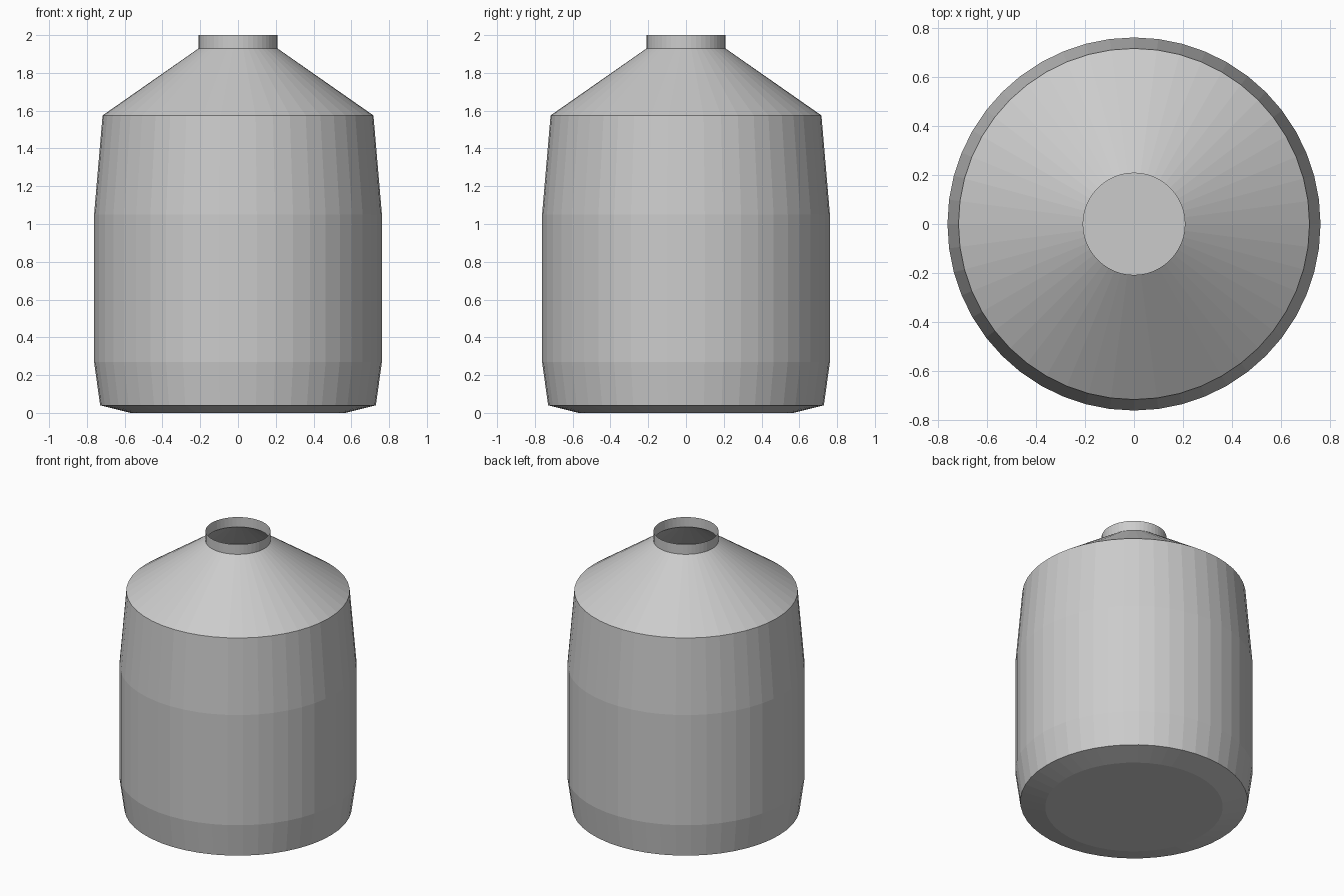
import bpy, bmesh
from math import cos, sin, tau

cube = bpy.data.objects.get("Cube")
if cube:
    bpy.data.objects.remove(cube, do_unlink=True)

SIDES = 48

# Plain grey paint
grey = bpy.data.materials.new("plain_grey")
grey.use_nodes = True
grey.diffuse_color = (0.6, 0.6, 0.6, 1)
grey.node_tree.nodes["Principled BSDF"].inputs["Base Color"].default_value = grey.diffuse_color


def lathe(name, profile, close_bottom=False):
    """Spin (radius, height) points into a thin, flat-faced shell."""
    bm = bmesh.new()
    rings = [[bm.verts.new((r * cos(tau * i / SIDES), r * sin(tau * i / SIDES), z))
              for i in range(SIDES)] for r, z in profile]
    for low, high in zip(rings, rings[1:]):
        for i in range(SIDES):
            j = (i + 1) % SIDES
            bm.faces.new((low[i], low[j], high[j], high[i]))
    if close_bottom:
        bm.faces.new(rings[0][::-1])
    mesh = bpy.data.meshes.new(name)
    bm.to_mesh(mesh)
    bm.free()
    mesh.materials.append(grey)
    obj = bpy.data.objects.new(name, mesh)
    bpy.context.collection.objects.link(obj)
    return obj


# Hollow container: closed base, bulging wall, sloped shoulder and open neck
lathe("container_shell", [
    (0.57, 0.0),     # flat base
    (0.73, 0.04),    # lower rim
    (0.762, 0.27),   # straight wall
    (0.762, 1.05),
    (0.717, 1.575),  # shoulder edge
    (0.208, 1.93),   # foot of the neck
    (0.208, 2.0),    # open mouth
], close_bottom=True)
